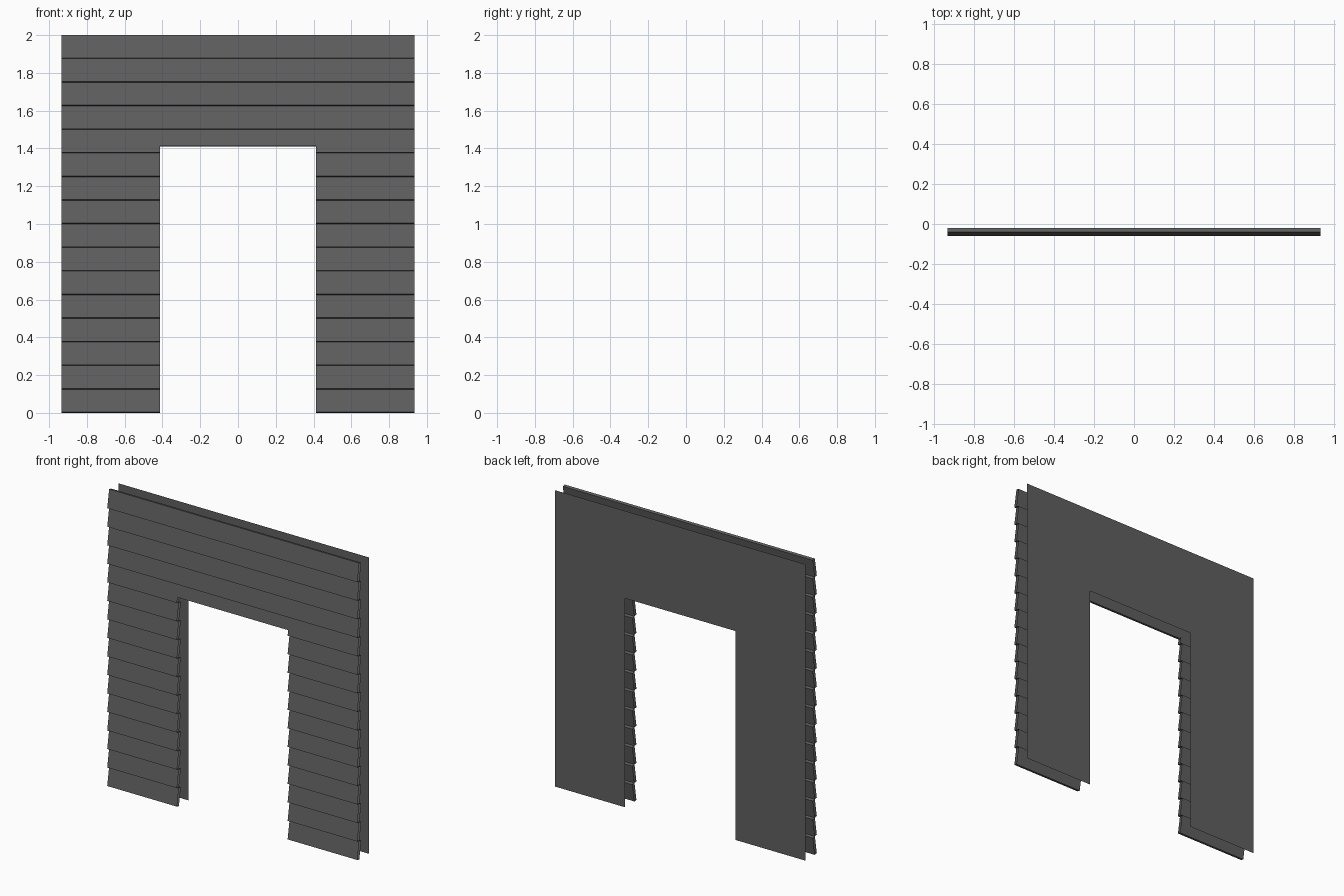
import bpy

if "Cube" in bpy.data.objects:
    bpy.data.objects.remove(bpy.data.objects["Cube"])

W, DOOR_W, DOOR_H, H = 0.934, 0.413, 1.41, 2.0
ROWS = 16
PITCH = H / ROWS
DROP = 0.004                      # boards are tilted, so their ends slope a little

mat = bpy.data.materials.new("dark grey")
mat.diffuse_color = (0.115, 0.115, 0.115, 1)
mat.use_nodes = True
mat.node_tree.nodes["Principled BSDF"].inputs["Base Color"].default_value = mat.diffuse_color


def make(name, verts, faces):
    me = bpy.data.meshes.new(name)
    me.from_pydata(verts, [], faces)
    me.materials.append(mat)
    ob = bpy.data.objects.new(name, me)
    bpy.context.collection.objects.link(ob)
    return ob


def board(name, x0, x1, z_base, z_low):
    """Tilted clapboard with open ends; z_low trims its lower edge."""
    t = (z_low - z_base) / PITCH
    shift = 0.0205 * t
    prof = [(-0.061 + shift, z_low + DROP), (-0.0405 + shift, z_low),
            (-0.020, z_base + PITCH - DROP), (-0.0405, z_base + PITCH)]
    verts = [(x, y, z) for x in (x0, x1) for y, z in prof]
    faces = [(i, i + 4, (i + 1) % 4 + 4, (i + 1) % 4)[::-1] for i in range(4)]
    return make(name, verts, faces)


# Clapboards: split beside the doorway, full width above it
for r in range(ROWS):
    z = r * PITCH
    if z < DOOR_H:
        top = z + PITCH
        if top > DOOR_H:          # row crossed by the lintel
            board("lintel_board", -DOOR_W, DOOR_W, z, DOOR_H)
        board("left_board", -W, -DOOR_W, z, z)
        board("right_board", DOOR_W, W, z, z)
    else:
        board("upper_board", -W, W, z, z)

# Flat inner wall sheet with the doorway
Y = 0.061
xs, zs = (-W, -DOOR_W, DOOR_W, W), (0, DOOR_H, H)
verts = [(x, Y, z) for z in zs for x in xs]
quads = [(0, 1), (2, 3)]
faces = [(b, a, a + 4, b + 4) for a, b in ((0, 1), (2, 3), (4, 5), (5, 6), (6, 7))]
make("inner_wall", verts, faces)

# Make the board sides face outward
import bmesh
from mathutils import Vector
for ob in bpy.data.objects:
    if ob.name.startswith("inner"):
        continue
    bm = bmesh.new()
    bm.from_mesh(ob.data)
    c = sum((v.co for v in bm.verts), Vector()) / len(bm.verts)
    for f in bm.faces:
        if f.normal.dot(f.calc_center_median() - c) < 0:
            f.normal_flip()
    bm.to_mesh(ob.data)
    bm.free()
